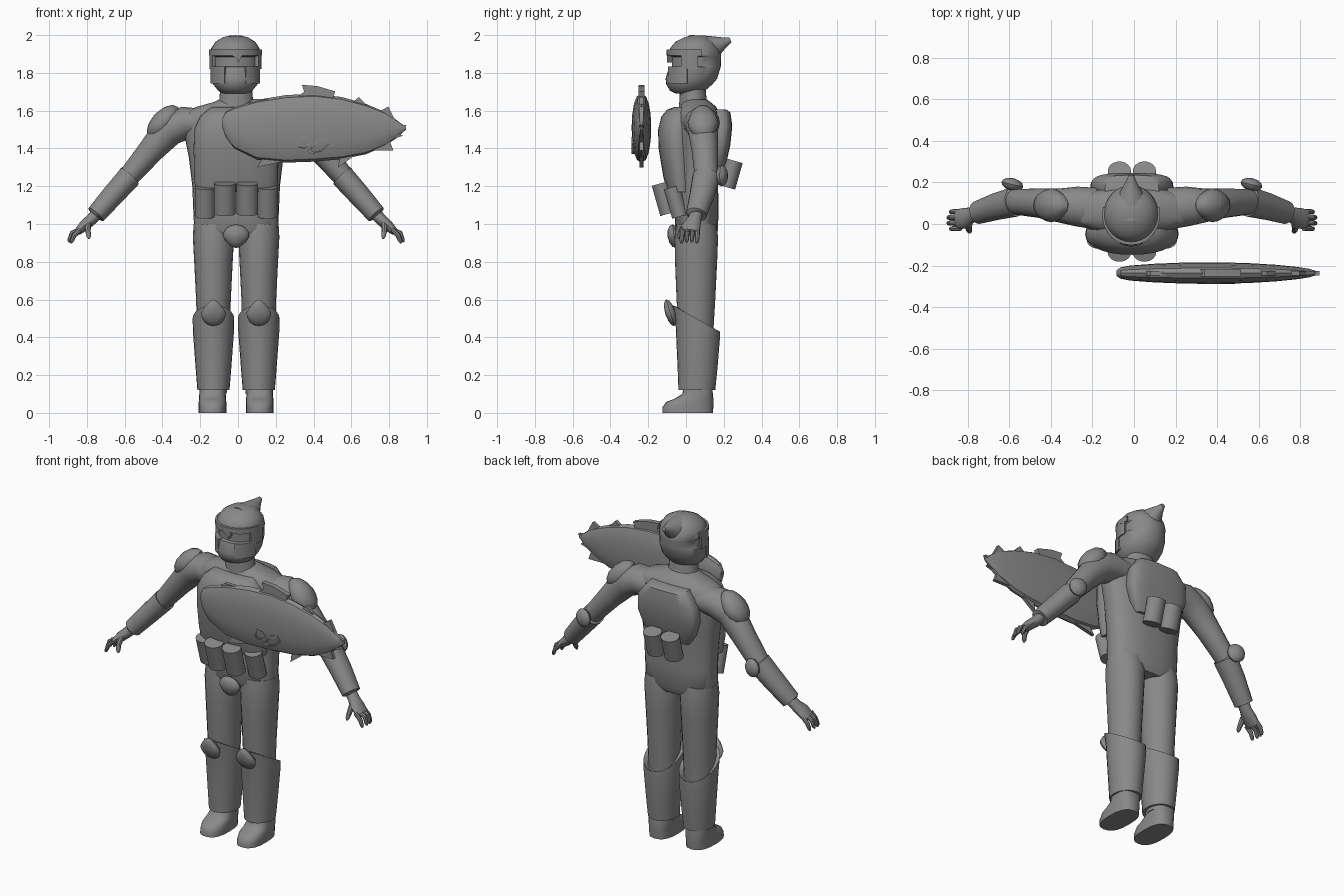
import bpy, bmesh, math
from mathutils import Vector as V

CX = -0.01  # body centre line
grey = bpy.data.materials.new("grey")
grey.diffuse_color = (0.25, 0.25, 0.25, 1)


def finish(name, bm, angle=40):
    bmesh.ops.recalc_face_normals(bm, faces=bm.faces)
    me = bpy.data.meshes.new(name)
    bm.to_mesh(me)
    bm.free()
    me.materials.append(grey)
    ob = bpy.data.objects.new(name, me)
    bpy.context.collection.objects.link(ob)
    bpy.ops.object.select_all(action='DESELECT')
    ob.select_set(True)
    bpy.context.view_layer.objects.active = ob
    bpy.ops.object.shade_smooth_by_angle(angle=math.radians(angle))
    return ob


def loft(name, rings, angle=40):
    """Skin closed rings of points and cap both ends."""
    bm = bmesh.new()
    vs = [[bm.verts.new(p) for p in r] for r in rings]
    n = len(vs[0])
    for a, b in zip(vs, vs[1:]):
        for i in range(n):
            bm.faces.new((a[i], a[(i + 1) % n], b[(i + 1) % n], b[i]))
    bm.faces.new(vs[0])
    bm.faces.new(vs[-1])
    return finish(name, bm, angle)


def ring(c, u, v, n=24, e=2.0):
    def sp(t):
        return math.copysign(abs(t) ** (2 / e), t)
    return [V(c) + V(u) * sp(math.cos(2 * math.pi * i / n)) + V(v) * sp(math.sin(2 * math.pi * i / n))
            for i in range(n)]


def stack(name, rows, x=CX, n=28, e=2.0, angle=40):
    """Rows of z, front y, back y, half width, optional x shift."""
    return loft(name, [ring((x + (r[4] if len(r) > 4 else 0), (r[1] + r[2]) / 2, r[0]),
                            (r[3], 0, 0), (0, (r[2] - r[1]) / 2, 0), n, e) for r in rows], angle)


def tube(name, path, s=1, n=16, angle=40):
    """Path rows of x, y, z, radius, y radius; mirrored by s."""
    pts = [V((CX + s * p[0], p[1], p[2])) for p in path]
    rings = []
    for i, p in enumerate(path):
        d = (pts[min(i + 1, len(pts) - 1)] - pts[max(i - 1, 0)]).normalized()
        u = (V((0, 1, 0)) - d * d.y).normalized()
        rings.append(ring(pts[i], d.cross(u) * p[3], u * p[4], n))
    return loft(name, rings, angle)


def plate(name, outline, y0, y1):
    """Flat plate from an x, z outline."""
    return loft(name, [[V((x, y, z)) for x, z in outline] for y in (y0, y1)], 20)


def pad(name, c, u, v, w, point=0.0):
    """Rounded pad; u, v are the face axes, w the bulge; point narrows the +v end."""
    rings = []
    for k in range(-3, 4):
        t = k / 3.15 * math.pi / 2
        r = ring(c, V(u) * math.cos(t), V(v) * math.cos(t), 16)
        for p in r:
            d = p - V(c)
            h = max(0, d.dot(V(v)) / V(v).length_squared)
            p -= V(u) * (d.dot(V(u)) / V(u).length_squared) * point * h
            p += V(w) * math.sin(t)
        rings.append(r)
    return loft(name, rings)


def arc_band(name, a0, a1, z0, z1, cy, rx, ry, th=0.015):
    """Curved strip around the head; angles in degrees from the front."""
    rings = []
    for i in range(13):
        a = math.radians(a0 + (a1 - a0) * i / 12)
        s, c = math.sin(a), math.cos(a)
        rings.append([V((CX - .004 + (rx + k) * s, cy - (ry + k) * c, z))
                      for k, z in ((-.02, z0), (th, z0), (th, z1), (-.02, z1))])
    return loft(name, rings, 35)


# torso, neck and armour plates
stack("torso", [(.93, -.04, .15, .17), (.97, -.06, .17, .222), (1.1, -.055, .172, .228), (1.2, -.055, .17, .232),
                (1.35, -.055, .175, .25), (1.46, -.055, .18, .272), (1.54, -.05, .18, .285),
                (1.59, -.045, .175, .27), (1.62, -.035, .16, .21), (1.645, -.02, .13, .12),
                (1.66, 0, .11, .09)], e=2.4, n=32)
stack("neck", [(1.6, -.04, .13, .10), (1.65, -.035, .11, .09), (1.76, -.03, .10, .08)])
stack("chest_plate", [(1.17, -.10, .05, .215), (1.25, -.12, .05, .222), (1.4, -.145, .05, .225),
                      (1.5, -.148, .05, .222), (1.57, -.13, .05, .19), (1.605, -.10, .05, .15),
                      (1.62, -.06, .05, .13)], e=2.2)
stack("back_plate", [(1.27, .12, .19, .13), (1.33, .12, .215, .17), (1.42, .12, .235, .2),
                     (1.52, .12, .245, .195), (1.59, .12, .235, .14), (1.605, .12, .215, .13)], e=3.2)


def canister(name, x, top, bottom, r):
    d = (V((0, *top)) - V((0, *bottom))).normalized()
    side = d.cross(V((1, 0, 0))) * r * .85
    loft(name, [ring((x, *p), (r, 0, 0), side, 18) for p in (bottom, top)])


# belt and back canisters
for s, side in ((1, "left"), (-1, "right")):
    canister(f"{side}_front_canister", CX + s * .06, (-.135, 1.215), (-.09, 1.055), .057)
    canister(f"{side}_hip_canister", CX + s * .165, (-.075, 1.195), (-.03, 1.04), .053)
    canister(f"{side}_back_canister", CX + s * .06, (.255, 1.335), (.215, 1.195), .056)
pad("groin_guard", (CX, -.063, .935), (.07, 0, 0), (0, .008, -.062), (0, -.035, 0), .35)

# limbs, mirrored
for s, side in ((1, "left"), (-1, "right")):
    lx = CX + s * .12
    stack(f"{side}_leg", [(.1, -.01, .14, .07), (.35, -.035, .14, .085), (.6, -.05, .155, .092),
                          (.8, -.058, .165, .102), (.93, -.06, .17, .109), (1.0, -.05, .16, .105)], x=lx, n=20)
    # shin guard with a sloping top edge
    rows = ((.12, .12, -.04, .155, .085), (.25, .24, -.045, .167, .095), (.47, .4, -.055, .18, .109),
            (.57, .43, -.07, .18, .11), (.55, .41, -.02, .15, .085))
    rings = []
    for zf, zb, y0, y1, rx in rows:
        r = ring((lx, (y0 + y1) / 2, 0), (rx, 0, 0), (0, (y1 - y0) / 2, 0), 24)
        for p in r:
            p.z = zf + (zb - zf) * (p.y - y0) / (y1 - y0)
        rings.append(r)
    loft(f"{side}_shin_guard", rings)
    pad(f"{side}_knee_pad", (lx, -.083, .53), (.066, 0, 0), (0, -.022, .07), (0, -.026, -.008), .5)
    stack(f"{side}_boot", [(0, -.125, .142, .073), (.03, -.125, .145, .073), (.058, -.105, .145, .073),
                           (.075, -.06, .145, .072), (.1, -.02, .142, .07), (.14, -.012, .14, .07)],
          x=lx + s * .005, n=20, e=2.6, angle=50)
    tube(f"{side}_upper_arm", [(.18, .075, 1.535, .075, .1), (.27, .085, 1.535, .088, .095),
                               (.36, .09, 1.495, .087, .08), (.45, .1, 1.39, .069, .07),
                               (.56, .107, 1.26, .057, .062), (.6, .1, 1.215, .05, .06)], s)
    pad(f"{side}_shoulder_pad", (CX + s * .385, .09, 1.54), (0, .082, 0),
        (s * -.077, 0, .08), (s * .043, 0, .043), .2)
    tube(f"{side}_gauntlet", [(.56, .107, 1.255, .05, .058), (.563, .107, 1.252, .063, .073),
                              (.65, .085, 1.155, .059, .066), (.742, .055, 1.05, .052, .056),
                              (.745, .055, 1.046, .035, .04)], s)
    pad(f"{side}_elbow_pad", (CX + s * .575, .19, 1.255), (.052, -.012, 0), (0, 0, .056), (.005, .03, 0))
    # hand
    tube(f"{side}_palm", [(.72, .06, 1.075, .035, .035), (.765, .045, 1.025, .031, .036),
                          (.805, .028, .99, .029, .05), (.84, .022, .958, .019, .048)], s, 12)
    for i in range(4):
        y, k = .06 - i * .027, (0, .012, .012, 0)[i]
        tube(f"{side}_finger_{i + 1}", [(.825, y, .972, .013, .013), (.857 + k, y, .94 + k, .013, .013),
                                        (.87 + k, y - .002, .91 + k / 2, .011, .011),
                                        (.874 + k, y - .004, .898 + k / 2, .005, .005)], s, 8)
    tube(f"{side}_thumb", [(.785, .0, 1.0, .018, .018), (.785, -.025, .965, .015, .015),
                           (.78, -.035, .935, .012, .012), (.778, -.037, .922, .005, .005)], s, 8)

# helmet
stack("helmet", [(1.69, -.055, .075, .06), (1.705, -.085, .1, .09), (1.74, -.105, .14, .118),
                 (1.77, -.108, .165, .128), (1.83, -.09, .183, .132), (1.835, -.075, .184, .125),
                 (1.885, -.075, .186, .126), (1.89, -.092, .186, .133), (1.93, -.085, .175, .128),
                 (1.965, -.055, .15, .105), (1.988, -.01, .12, .068), (1.999, .03, .08, .025)],
      x=CX - .004, n=32)
loft("helmet_crest", [ring((CX - .004, y, z), (r, 0, 0), (0, -.35 * r, r), 16)
                      for y, z, r in ((.05, 1.9, .1), (.12, 1.925, .073), (.165, 1.945, .048),
                                      (.2, 1.96, .028), (.236, 1.974, .012))], 50)
arc_band("brow_band", -105, 105, 1.893, 1.925, .045, .125, .132)
for s, side in ((1, "left"), (-1, "right")):
    arc_band(f"{side}_cheek_plate", s * 25, s * 80, 1.745, 1.835, .03, .12, .125, .013)
    arc_band(f"{side}_temple_plate", s * 62, s * 100, 1.82, 1.9, .04, .128, .13, .01)
plate("brow_notch", [(CX - .035, 1.9), (CX + .035, 1.9), (CX + .012, 1.855), (CX + .005, 1.875)], -.1, -.06)

# floating shield: lens-shaped body along x
rows = ((-.083, 1.56, 1.51, .014), (-.065, 1.595, 1.46, .027), (-.02, 1.618, 1.40, .036),
        (.1, 1.657, 1.34, .045), (.25, 1.682, 1.325, .051), (.4, 1.69, 1.33, .052), (.55, 1.672, 1.343, .048),
        (.68, 1.635, 1.37, .04), (.78, 1.592, 1.415, .03), (.84, 1.55, 1.455, .021), (.89, 1.513, 1.5, .006))
rings = []
for x, zt, zb, t in rows:
    zm = (zt + zb) / 2
    half = [(math.cos(math.pi * i / 8), math.sin(math.pi * i / 8) ** .8 if 0 < i < 8 else 0) for i in range(9)]
    prof = [(c, q) for c, q in half] + [(c, -q) for c, q in half[-2:0:-1]]
    rings.append([V((x, -.236 - t * q, zm + (zt - zb) / 2 * c)) for c, q in prof])
loft("shield", rings, 30)
# raised top fin and ragged edge spikes
plate("shield_fin", [(.31, 1.67), (.35, 1.7), (.338, 1.737), (.42, 1.73), (.515, 1.702), (.5, 1.66)], -.252, -.22)
spikes = [((.6, 1.64), (.64, 1.672), (.69, 1.62)), ((.74, 1.59), (.795, 1.622), (.835, 1.545)),
          ((.82, 1.48), (.875, 1.468), (.79, 1.44)), ((.8, 1.45), (.822, 1.39), (.7, 1.39)),
          ((.64, 1.38), (.53, 1.298), (.54, 1.37)), ((.3, 1.345), (.1, 1.3), (.14, 1.36)),
          ((.05, 1.63), (.08, 1.662), (.18, 1.66)), ((.83, 1.525), (.893, 1.525), (.86, 1.49)),
          ((.3, 1.35), (.4, 1.365), (.43, 1.335))]
for i, tri in enumerate(spikes):
    plate(f"shield_spike_{i + 1}", tri, -.247, -.225)


def frame(name, pts, y):
    """Open polygon rim with a bevelled hole."""
    c = sum((V(p) for p in pts), V((0, 0))) / len(pts)
    bm = bmesh.new()
    loops = [[bm.verts.new((*(c + (V(p) - c) * k).to_tuple()[:1], yy, (c + (V(p) - c) * k).y)) for p in pts]
             for k, yy in ((1, y + .03), (1, y), (.75, y), (.75, y + .03))]
    for a, b in zip(loops, loops[1:] + loops[:1]):
        for i in range(len(pts)):
            j = (i + 1) % len(pts)
            bm.faces.new((a[i], a[j], b[j], b[i]))
    finish(name, bm, 20)


frame("small_rim", [(.31, 1.425), (.325, 1.46), (.365, 1.455), (.39, 1.43), (.355, 1.4), (.325, 1.402)], -.288)
frame("large_rim", [(.37, 1.385), (.42, 1.445), (.465, 1.455), (.485, 1.425), (.445, 1.385), (.39, 1.37)], -.288)
